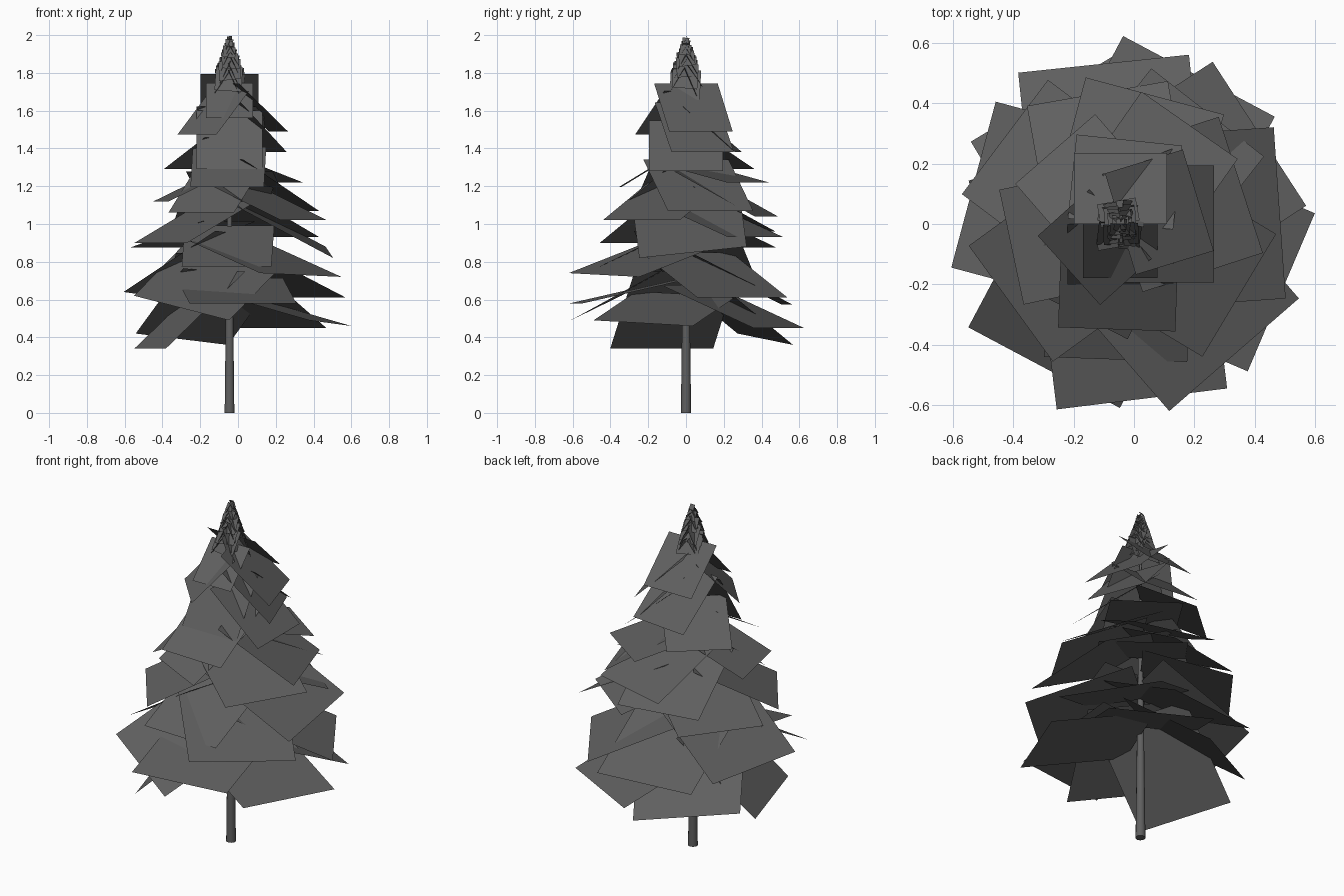
import bpy, bmesh, math, random
from mathutils import Vector

cube = bpy.data.objects.get("Cube")
if cube:
    bpy.data.objects.remove(cube)

random.seed(4)
AXIS = Vector((-0.045, 0.0, 0.0))

grey = bpy.data.materials.new("dark_grey")
grey.use_nodes = True
grey.diffuse_color = (0.115, 0.115, 0.115, 1)
grey.node_tree.nodes["Principled BSDF"].inputs["Base Color"].default_value = grey.diffuse_color


def finish(bm, name):
    mesh = bpy.data.meshes.new(name)
    bm.to_mesh(mesh)
    bm.free()
    mesh.materials.append(grey)
    obj = bpy.data.objects.new(name, mesh)
    bpy.context.collection.objects.link(obj)
    return obj


def add_card(bm, side, angle, reach, tip_z, tilt=0.0):
    """Square branch card hanging from the trunk; tilt is the rise across its width."""
    a = math.radians(angle)
    out = Vector((math.cos(a), math.sin(a), 0))
    across = Vector((-out.y, out.x, 0)) * side * 0.475 + Vector((0, 0, tilt / 2))
    drop = math.sqrt(max(side ** 2 - reach ** 2, 0.0))
    tip = AXIS + out * reach + Vector((0, 0, tip_z))
    root = AXIS + Vector((0, 0, tip_z + drop))
    corners = (root - across, tip - across, tip + across, root + across)
    bm.faces.new([bm.verts.new(c) for c in corners])


# Branch tiers: side length, then (angle, reach, tip height, tilt) per card
TIERS = {
    "lowest_branches": (0.6, [
        (197, .44, .34), (62, .555, .45), (-23, .58, .475, -.03),
        (121, .49, .39, .06), (242, .54, .555, -.13)]),
    "lower_branches": (0.6, [
        (-83, .585, .58), (96, .535, .575), (165, .505, .63, .02),
        (33, .55, .61), (-49, .575, .73, -.02), (4, .53, .85, .06)]),
    "middle_branches": (0.5, [
        (268, .45, .775), (216, .45, .9), (143, .48, .875), (52, .47, .93),
        (100, .44, .96), (-31, .46, 1.02), (75, .44, 1.04), (18, .42, 1.07)]),
    "upper_branches": (0.41, [
        (268, .35, 1.195), (0, .31, 1.28), (192, .37, 1.12),
        (55, .4, 1.22), (243, .33, 1.06)]),
    "high_branches": (0.37, [
        (270, .2, 1.29), (17, .27, 1.49), (20, .26, 1.38),
        (131, .33, 1.29), (84, .28, 1.38)]),
    "crown_branches": (0.325, [(90, .235, 1.57), (222, .23, 1.475)]),
    "front_crown_branch": (0.26, [(270, .18, 1.56)]),
}
for name, (side, cards) in TIERS.items():
    bm = bmesh.new()
    for card in cards:
        add_card(bm, side, *card)
    finish(bm, name)

# Tuft of small cards shrinking towards the tip
bm = bmesh.new()
COUNT = 22
for i in range(COUNT):
    t = i / (COUNT - 1)
    side = 0.14 * (1 - t) + 0.03
    add_card(bm, side, i * 90 + random.uniform(-12, 12),
             side * random.uniform(0.4, 0.6), 1.66 + 0.31 * t,
             random.uniform(-.15, .15) * side)
finish(bm, "tip_branches")

# Slender tapering trunk
bm = bmesh.new()
bmesh.ops.create_cone(bm, cap_ends=True, segments=10, radius1=0.027,
                      radius2=0.003, depth=1.98)
bmesh.ops.translate(bm, verts=bm.verts, vec=AXIS + Vector((0, 0, 0.99)))
trunk = finish(bm, "trunk")
bpy.context.view_layer.objects.active = trunk
trunk.select_set(True)
bpy.ops.object.shade_smooth_by_angle(angle=math.radians(40))
